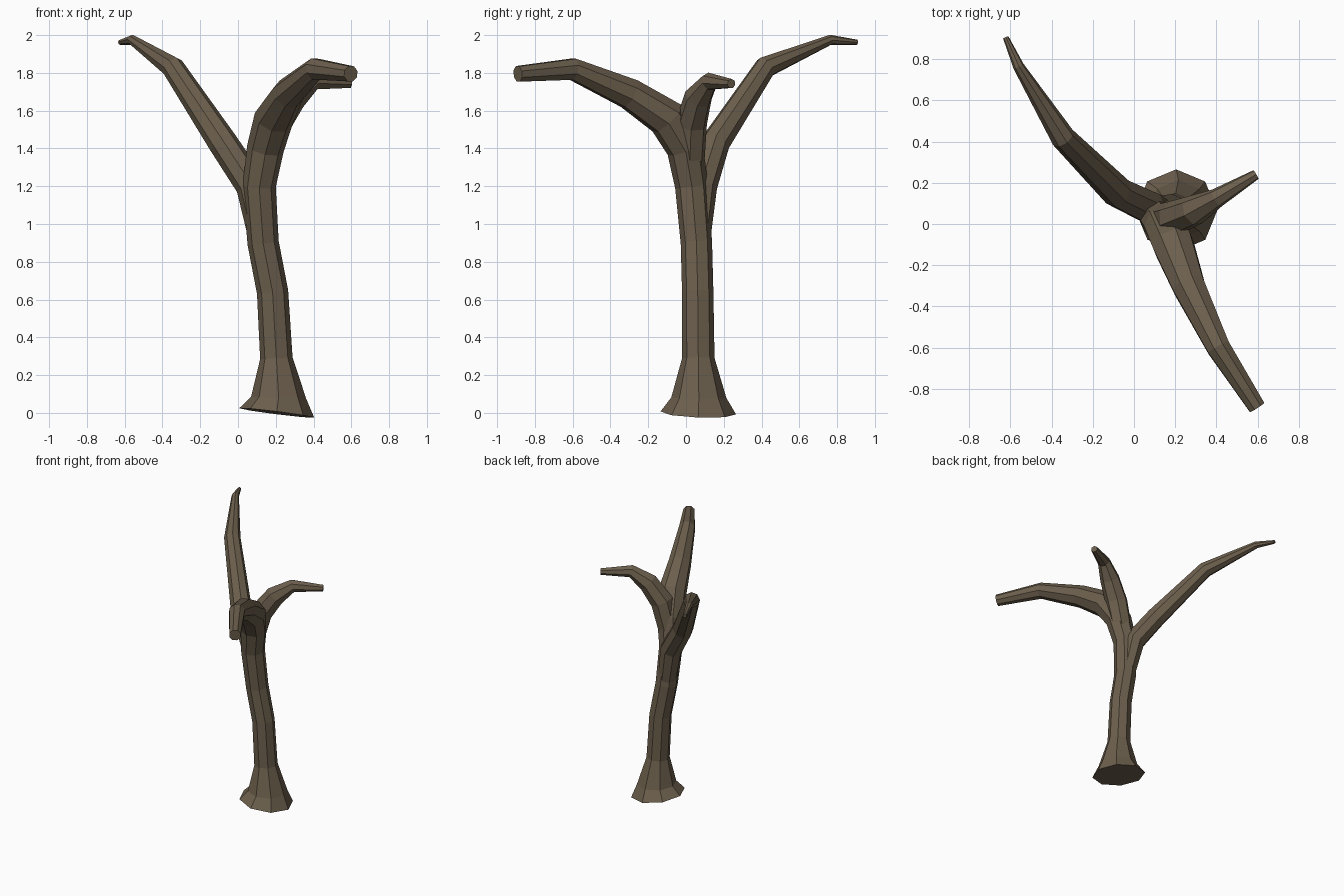
import bpy
import bmesh
from math import cos, sin, tau
from mathutils import Vector

cube = bpy.data.objects.get("Cube")
if cube:
    bpy.data.objects.remove(cube, do_unlink=True)

# Single bark colour
bark = bpy.data.materials.new("brown bark")
bark.use_nodes = True
colour = (0.150, 0.115, 0.074, 1)
bark.diffuse_color = colour
shader = bark.node_tree.nodes["Principled BSDF"]
shader.inputs["Base Color"].default_value = colour
shader.inputs["Roughness"].default_value = 0.9


def limb(name, stations, sides):
    """Tapered faceted tube through (x, y, z, radius) stations."""
    points = [Vector(s[:3]) for s in stations]
    bm = bmesh.new()
    rings = []
    axis = Vector((0, 0, 1))
    u, v = Vector((1, 0, 0)), Vector((0, 1, 0))
    last = len(points) - 1
    for i, p in enumerate(points):
        ahead = (points[min(i + 1, last)] - p).normalized()
        behind = (p - points[max(i - 1, 0)]).normalized()
        tangent = (ahead + behind).normalized()
        turn = axis.rotation_difference(tangent)
        u, v, axis = turn @ u, turn @ v, tangent
        r = stations[i][3]
        rings.append([bm.verts.new(p + r * (u * cos(tau * k / sides) + v * sin(tau * k / sides)))
                      for k in range(sides)])
    for a, b in zip(rings, rings[1:]):
        for k in range(sides):
            n = (k + 1) % sides
            bm.faces.new((a[k], a[n], b[n], b[k]))
    bm.faces.new(rings[0][::-1])
    bm.faces.new(rings[-1])
    mesh = bpy.data.meshes.new(name)
    bm.to_mesh(mesh)
    bm.free()
    mesh.materials.append(bark)
    obj = bpy.data.objects.new(name, mesh)
    bpy.context.collection.objects.link(obj)
    return obj


# Flared trunk that bends over into the thick front branch
trunk = limb("tree_trunk", [
    (0.205, 0.065, 0.00, 0.200),
    (0.215, 0.068, 0.08, 0.146),
    (0.203, 0.065, 0.29, 0.086),
    (0.183, 0.062, 0.64, 0.083),
    (0.133, 0.055, 0.90, 0.083),
    (0.112, 0.030, 1.20, 0.088),
    (0.145, -0.005, 1.40, 0.098),
    (0.190, -0.100, 1.56, 0.105),
    (0.265, -0.300, 1.69, 0.085),
    (0.410, -0.600, 1.82, 0.061),
    (0.597, -0.890, 1.795, 0.044),
], 8)

# Long branch rising to the back
back_branch = limb("back_branch", [
    (0.125, 0.060, 0.93, 0.070),
    (0.072, 0.082, 1.20, 0.083),
    (-0.080, 0.155, 1.43, 0.078),
    (-0.345, 0.420, 1.83, 0.060),
    (-0.560, 0.765, 1.975, 0.027),
    (-0.622, 0.905, 1.962, 0.014),
], 8)

# Short branch curling out to the side
side_branch = limb("side_branch", [
    (0.140, 0.020, 1.33, 0.080),
    (0.195, 0.028, 1.53, 0.085),
    (0.290, 0.065, 1.67, 0.075),
    (0.400, 0.125, 1.755, 0.048),
    (0.592, 0.240, 1.743, 0.025),
], 7)

# Merge the branches into one continuous surface
bpy.ops.object.select_all(action='DESELECT')
bpy.context.view_layer.objects.active = trunk
trunk.select_set(True)
for branch in (back_branch, side_branch):
    union = trunk.modifiers.new("join " + branch.name, 'BOOLEAN')
    union.operation = 'UNION'
    union.solver = 'EXACT'
    union.object = branch
    bpy.ops.object.modifier_apply(modifier=union.name)
    bpy.data.objects.remove(branch, do_unlink=True)
bpy.ops.object.shade_flat()
